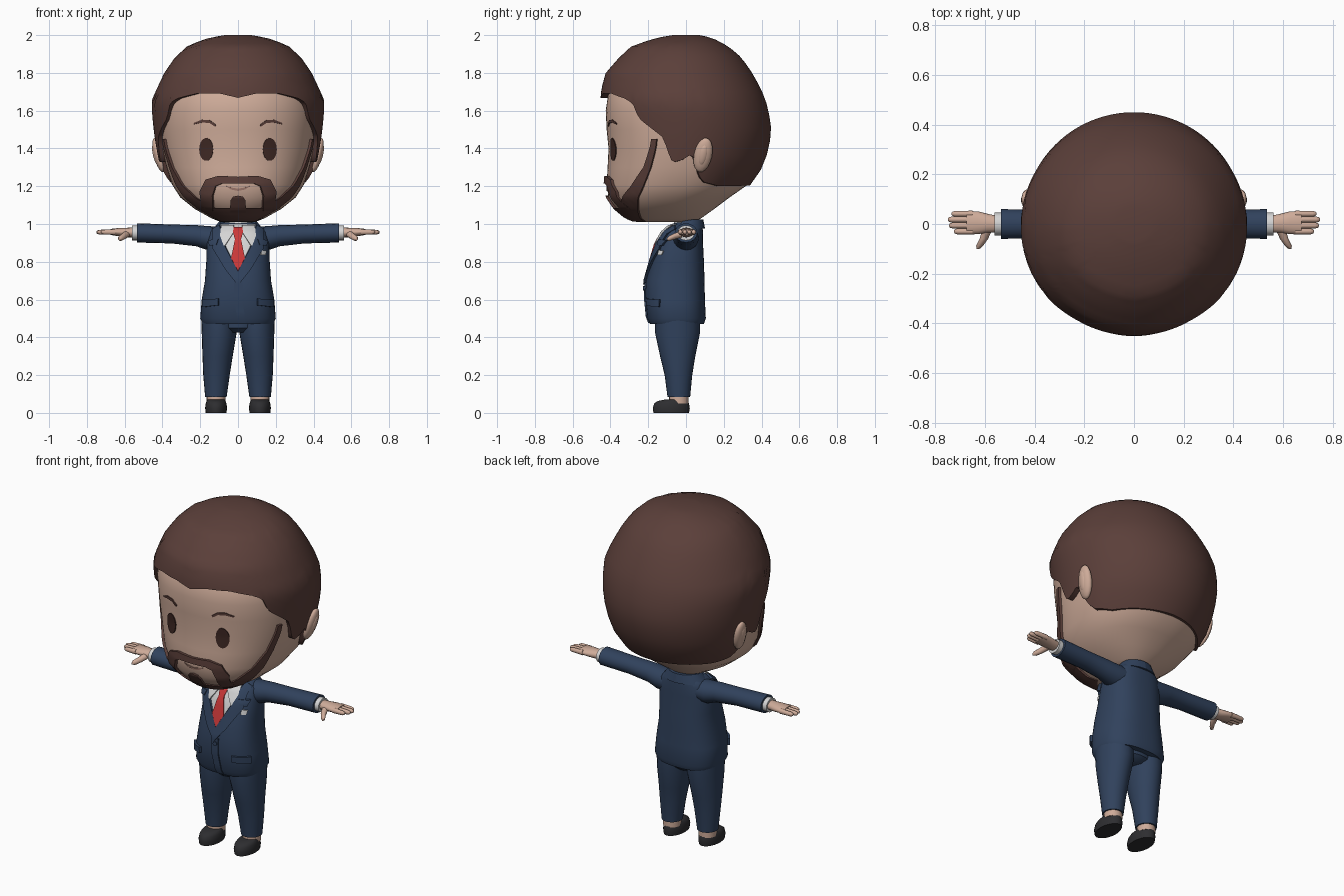
import bpy, bmesh, math
from mathutils import Vector, Matrix

if "Cube" in bpy.data.objects:
    bpy.data.objects.remove(bpy.data.objects["Cube"], do_unlink=True)


def material(name, r, g, b):
    m = bpy.data.materials.new(name)
    m.use_nodes = True
    m.diffuse_color = (r, g, b, 1)
    m.node_tree.nodes["Principled BSDF"].inputs["Base Color"].default_value = (r, g, b, 1)
    return m


SKIN = material("skin", .62, .41, .32)
HAIR = material("brown hair", .105, .05, .042)
SUIT = material("navy suit", .03, .054, .108)
SHIRT = material("white shirt", .66, .66, .66)
TIE = material("red tie", .6, .04, .04)
SHOE = material("black leather", .027, .027, .03)
EYE = material("dark brown eye", .05, .022, .018)
LIP = material("lip", .36, .2, .16)

# Profiles: height, half width, front y, back y
HEAD = [(1.01, .09, -.26, .04), (1.03, .14, -.31, .08), (1.08, .23, -.37, .15),
        (1.14, .305, -.41, .23), (1.21, .35, -.42, .33), (1.3, .378, -.415, .38),
        (1.4, .405, -.41, .41), (1.5, .415, -.42, .42), (1.6, .42, -.425, .42),
        (1.7, .4, -.41, .38), (1.85, .3, -.3, .26), (1.93, .12, -.12, .12)]
HAIRDO = [(1.18, .35, -.41, .31), (1.21, .375, -.42, .345), (1.3, .412, -.425, .405),
          (1.4, .432, -.43, .44), (1.5, .447, -.44, .452), (1.6, .456, -.45, .437),
          (1.66, .455, -.453, .42), (1.72, .428, -.447, .395), (1.8, .39, -.425, .35),
          (1.88, .335, -.355, .295), (1.94, .27, -.29, .225), (1.975, .19, -.19, .16),
          (1.99, .13, -.13, .12), (2.0, .07, -.07, .07)]
# Hairline height by angle from the front
HAIRLINE = [(0, 1.668), (12, 1.69), (30, 1.69), (45, 1.665), (52, 1.64), (56, 1.56),
            (66, 1.5), (73, 1.46), (77, 1.38), (81, 1.325), (88, 1.34), (94, 1.37),
            (99, 1.3), (104, 1.25), (110, 1.22), (125, 1.2), (180, 1.205)]
TORSO = [(.47, .185, -.19, .095), (.5, .2, -.205, .105), (.6, .192, -.215, .1),
         (.7, .175, -.213, .098), (.8, .168, -.185, .095), (.9, .165, -.155, .09),
         (.96, .15, -.12, .09), (1.0, .105, -.075, .085), (1.012, .06, -.04, .07)]
COLLAR = [(.975, .125, -.09, .095), (1.025, .085, -.05, .085)]


def lookup(table, key):
    key = min(max(key, table[0][0]), table[-1][0])
    for a, b in zip(table, table[1:]):
        if key <= b[0]:
            k = (key - a[0]) / (b[0] - a[0])
            return [p + (q - p) * k for p, q in zip(a[1:], b[1:])]


def spow(v, e):
    return math.copysign(abs(v) ** e, v)


def point(surface, t, z, grow=0):
    table, e = surface
    w, f, b = lookup(table, z)
    return Vector(((w + grow) * spow(math.sin(t), e),
                   (f + b) / 2 - ((b - f) / 2 + grow) * spow(math.cos(t), e), z))


def finish(name, bm, mat, mirror=False):
    bmesh.ops.remove_doubles(bm, verts=bm.verts, dist=.0002)
    bmesh.ops.recalc_face_normals(bm, faces=bm.faces)
    for f in bm.faces:
        f.smooth = True
    for e in bm.edges:
        e.smooth = e.calc_face_angle(0) < math.radians(42)
    mesh = bpy.data.meshes.new(name)
    bm.to_mesh(mesh)
    bm.free()
    mesh.materials.append(mat)
    ob = bpy.data.objects.new(name, mesh)
    bpy.context.scene.collection.objects.link(ob)
    if mirror:
        ob.modifiers.new("Mirror", 'MIRROR').use_mirror_merge = False
    return ob


def loft(name, rings, mat, mirror=False, caps=(True, True)):
    bm = bmesh.new()
    rows = [[bm.verts.new(p) for p in r] for r in rings]
    n = len(rows[0])
    for a, b in zip(rows, rows[1:]):
        for i in range(n):
            j = (i + 1) % n
            bm.faces.new((a[i], a[j], b[j], b[i]))
    for row, cap in zip((rows[0], rows[-1]), caps):
        if cap:
            bm.faces.new(row)
    return finish(name, bm, mat, mirror)


def shell(name, surface, mat, cols=64):
    angles = [math.tau * i / cols for i in range(cols)]
    return loft(name, [[point(surface, t, row[0]) for t in angles] for row in surface[0]], mat)


def tube(name, stations, u, v, mat, mirror=True, n=16):
    """Elliptic rings; each station is centre x, y, z and the radii along u and v."""
    u, v = Vector(u), Vector(v)
    rings = [[Vector(s[:3]) + u * s[3] * math.cos(math.tau * i / n)
              + v * s[4] * math.sin(math.tau * i / n) for i in range(n)] for s in stations]
    return loft(name, rings, mat, mirror)


def ribbon(name, surface, left, right, mat, lift=.005, depth=.009, by_x=True,
           mirror=True, steps=4, across=6):
    """Plate following a surface between two edges of (x or angle, height) points."""
    def place(p, grow):
        if by_x:
            w = lookup(surface[0], p.y)[0]
            t = math.asin(spow(max(-1, min(1, p.x / w)), 1 / surface[1]))
        else:
            t = math.radians(p.x)
        return point(surface, t, p.y, grow)
    left, right = [[Vector(p) for p in side] for side in (left, right)]
    rings = []
    for i in range((len(left) - 1) * steps + 1):
        k = min(i // steps, len(left) - 2)
        s = i / steps - k
        a, b = left[k].lerp(left[k + 1], s), right[k].lerp(right[k + 1], s)
        row = [a.lerp(b, j / across) for j in range(across + 1)]
        rings.append([place(p, lift) for p in row] + [place(p, lift - depth) for p in reversed(row)])
    return loft(name, rings, mat, mirror)


def oval(name, surface, cx, cz, a, b, mat, **kw):
    turn = [math.pi * i / 14 for i in range(15)]
    ribbon(name, surface, [(cx - a * math.sin(t), cz + b * math.cos(t)) for t in turn],
           [(cx + a * math.sin(t), cz + b * math.cos(t)) for t in turn], mat, steps=1, **kw)


head, body, neckline = (HEAD, .9), (TORSO, .8), (COLLAR, 1)

# Head and hair
shell("head", head, SKIN)
COLS, ROWS = 144, 16
rings = []
for r in range(-1, ROWS + 1):
    s = 1 - (1 - max(r, 0) / ROWS) ** 1.7
    ring = []
    for i in range(COLS):
        t = math.tau * i / COLS
        low = lookup(HAIRLINE, math.degrees(min(t, math.tau - t)))[0]
        ring.append(point((HAIRDO, 1), t, low + (2 - low) * s, -.07 if r < 0 else 0))
    rings.append(ring)
loft("hair", rings, HAIR, caps=(False, True))


# Ears: flattened ovals leaning outward at the top, with a raised rim
def ear(name, x, size, mat):
    bm = bmesh.new()
    bmesh.ops.create_uvsphere(bm, u_segments=16, v_segments=10, radius=1)
    lean = Matrix.Rotation(math.radians(14), 4, 'Y') @ Matrix.Rotation(math.radians(-12), 4, 'X')
    bm.transform(Matrix.Translation((x, .09, 1.365)) @ lean @ Matrix.Diagonal((*size, 1)))
    finish(name, bm, mat, True)


ear("ears", .42, (.026, .048, .095), SKIN)
ear("inner_ears", .436, (.014, .024, .058), SKIN)

# Face
oval("eyes", head, .167, 1.395, .036, .06, EYE)
ribbon("eyebrows", head, [(.115, 1.525), (.15, 1.55), (.19, 1.552), (.232, 1.535)],
       [(.12, 1.515), (.15, 1.535), (.19, 1.537), (.23, 1.528)], HAIR)
ribbon("mouth", head, [(0, 1.187), (.035, 1.193), (.06, 1.2)],
       [(0, 1.175), (.035, 1.182), (.06, 1.197)], LIP)

# Beard
ribbon("jaw_beard", head,
       [(67, 1.45), (62, 1.3), (53, 1.2), (42, 1.13), (28, 1.085), (0, 1.085)],
       [(71, 1.45), (68, 1.3), (64, 1.17), (60, 1.08), (52, 1.012), (0, 1.012)],
       HAIR, lift=.014, depth=.03, by_x=False)
ribbon("moustache_and_goatee", head,
       [(0, 1.25), (.1, 1.255), (.165, 1.235), (.195, 1.17), (.18, 1.07)],
       [(0, 1.215), (.08, 1.215), (.115, 1.2), (.13, 1.15), (.125, 1.07)],
       HAIR, lift=.016, depth=.03)
ribbon("soul_patch", head, [(0, 1.15), (0, 1.13), (0, 1.06)],
       [(.025, 1.145), (.038, 1.125), (.04, 1.06)], HAIR, lift=.014, depth=.03)

# Neck, jacket and shirt front
tube("neck", [(0, 0, .95, .06, .055), (0, 0, 1.04, .06, .055)], (1, 0, 0), (0, 1, 0), SKIN, False)
tube("shirt_collar", [(0, 0, .95, .085, .08), (0, 0, 1.014, .07, .062)],
     (1, 0, 0), (0, 1, 0), SHIRT, False, 24)
shell("jacket", body, SUIT, 48)
ribbon("jacket_collar", neckline, [(65, 1.015), (110, 1.025), (180, 1.025)],
       [(60, .975), (110, .975), (180, .975)], SUIT, lift=.006, depth=.02, by_x=False)
ribbon("shirt_front", body, [(0, 1.0), (0, .88), (0, .75)],
       [(.09, 1.0), (.062, .88), (0, .75)], SHIRT)
ribbon("collar_points", body, [(.02, .995), (.025, .95), (.065, .885)],
       [(.08, .995), (.088, .94), (.07, .885)], SHIRT, lift=.014, depth=.02)
ribbon("tie", body, [(0, .985), (0, .93), (0, .92), (0, .82), (0, .755)],
       [(.03, .985), (.018, .93), (.015, .92), (.034, .82), (.002, .755)],
       TIE, lift=.013, depth=.016)
ribbon("lapels", body, [(.09, .995), (.064, .88), (0, .75), (0, .685)],
       [(.125, .975), (.125, .87), (.06, .755), (.004, .68)], SUIT, lift=.013, depth=.02)
ribbon("lapel_notches", body, [(.095, .92), (.105, .89)], [(.145, .915), (.138, .885)],
       SUIT, lift=.017, depth=.02)
ribbon("jacket_front_edge", body, [(-.02, .69), (-.02, .6), (0, .475)],
       [(.022, .69), (.022, .6), (.04, .475)], SUIT, lift=.007, mirror=False)
oval("button", body, .005, .66, .012, .012, SUIT, lift=.014, mirror=False)
ribbon("pocket_flaps", body, [(.1, .605), (.1, .57)], [(.178, .6), (.178, .56)],
       SUIT, lift=.013, depth=.02)
ribbon("pocket_square", body, [(.12, .862), (.12, .835)], [(.145, .858), (.142, .835)],
       SHIRT, lift=.007, mirror=False)

# Arms and hands
Y, Z, X = (0, 1, 0), (0, 0, 1), (1, 0, 0)
tube("sleeves", [(.08, 0, .925, .07, .06), (.16, 0, .925, .068, .064), (.22, 0, .938, .06, .056),
                 (.35, 0, .947, .056, .05), (.535, 0, .953, .06, .051)], Y, Z, SUIT)
tube("shirt_cuffs", [(.52, 0, .953, .045, .04), (.562, 0, .953, .046, .04)], Y, Z, SHIRT)
tube("palms", [(.55, 0, .955, .033, .026), (.59, .003, .955, .038, .025),
               (.63, .005, .957, .046, .022), (.675, .005, .958, .047, .016)], Y, Z, SKIN)
for i, (y, tip) in enumerate([(-.03, .725), (-.006, .745), (.018, .75), (.041, .735)]):
    tube("finger_%d" % (i + 1), [(.65, y, .957, .0125, .015), (tip - .015, y, .957, .012, .013),
                                 (tip - .004, y, .957, .009, .009), (tip, y, .957, .004, .004)],
         Y, Z, SKIN, n=10)
tube("thumbs", [(.59, -.02, .948, .02, .018), (.605, -.06, .935, .017, .016),
                (.622, -.088, .924, .014, .014), (.628, -.1, .92, .006, .006)], X, Z, SKIN, n=12)

# Trousers, ankles and shoes
tube("hips", [(0, -.045, .425, .06, .08), (0, -.045, .45, .12, .11), (0, -.045, .52, .17, .11)],
     X, Y, SUIT, False, 24)
tube("trouser_legs", [(.1, -.045, .5, .095, .118), (.1, -.045, .42, .092, .118),
                      (.108, -.044, .3, .08, .093), (.114, -.04, .2, .07, .073),
                      (.117, -.038, .085, .057, .06)], X, Y, SUIT, n=24)
tube("ankles", [(.117, -.038, .05, .05, .052), (.117, -.038, .1, .05, .052)], X, Y, SKIN)
tube("shoes", [(.116, -.078, 0, .055, .094), (.116, -.078, .025, .058, .098),
               (.116, -.076, .05, .055, .092), (.116, -.07, .063, .05, .08),
               (.116, -.055, .07, .045, .06)], X, Y, SHOE, n=24)
